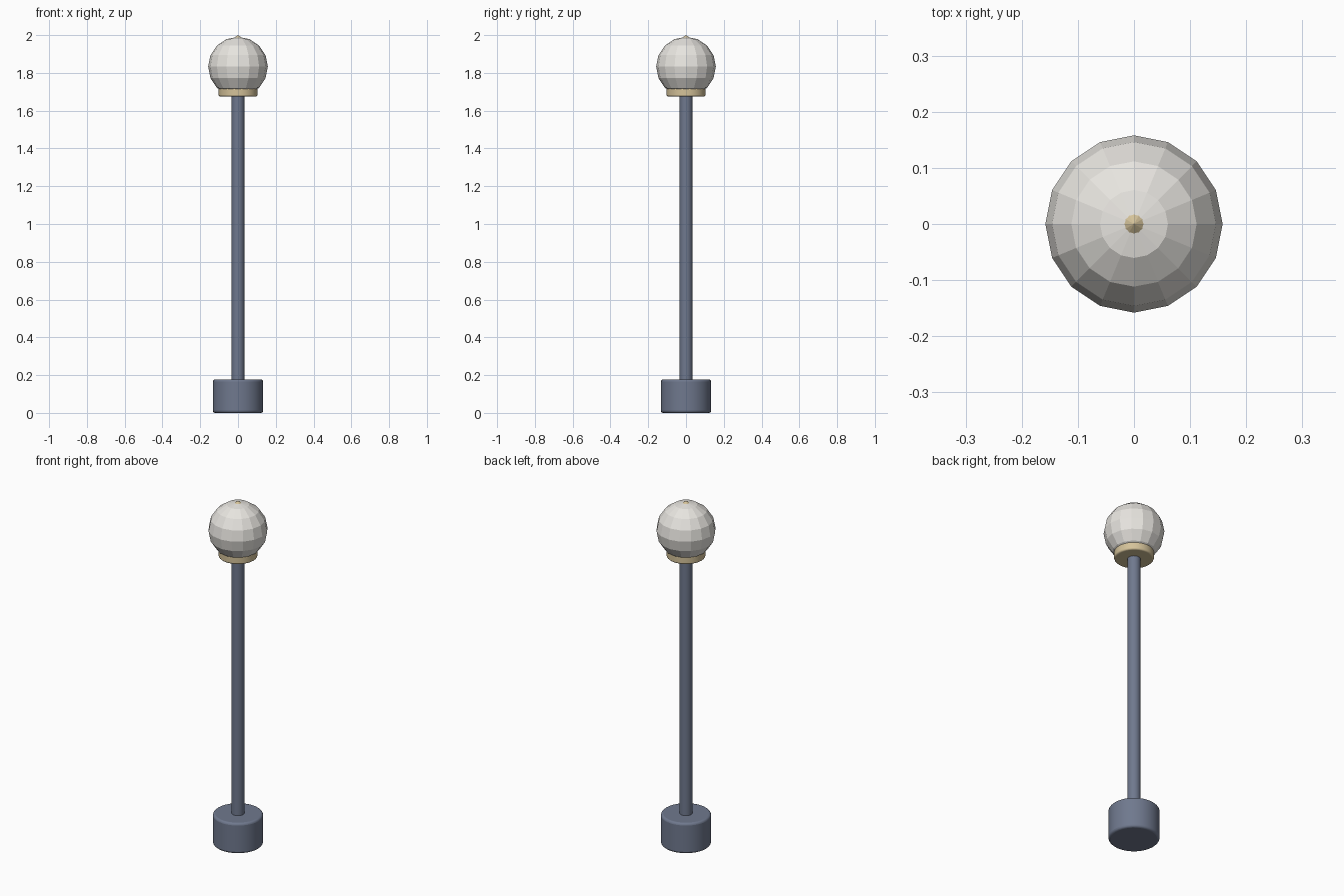
import bpy, math

if "Cube" in bpy.data.objects:
    bpy.data.objects.remove(bpy.data.objects["Cube"])

def material(name, color):
    m = bpy.data.materials.new(name)
    m.diffuse_color = (*color, 1)
    m.use_nodes = True
    m.node_tree.nodes["Principled BSDF"].inputs["Base Color"].default_value = m.diffuse_color
    return m

metal = material("slate_metal", (0.16, 0.19, 0.27))
brass = material("pale_brass", (0.66, 0.54, 0.32))
glass = material("frosted_glass", (0.80, 0.78, 0.74))

def cylinder(name, radius, z0, z1, mat, bevel=0.0, sides=32):
    bpy.ops.mesh.primitive_cylinder_add(vertices=sides, radius=radius, depth=z1 - z0,
                                        location=(0, 0, (z0 + z1) / 2))
    o = bpy.context.object
    o.name = name
    o.data.materials.append(mat)
    if bevel:
        b = o.modifiers.new("bevel", 'BEVEL')
        b.width, b.segments = bevel, 3
        b.limit_method, b.angle_limit = 'ANGLE', math.radians(40)
    bpy.ops.object.shade_smooth_by_angle(angle=math.radians(40))
    return o

# Foot, pole and collar
cylinder("base", 0.133, 0.0, 0.177, metal, 0.012)
cylinder("pole", 0.034, 0.16, 1.69, metal)
cylinder("collar", 0.103, 1.675, 1.721, brass, 0.008)

# Faceted lamp globe
bpy.ops.mesh.primitive_uv_sphere_add(segments=16, ring_count=8, radius=0.158,
                                     location=(0, 0, 1.833))
globe = bpy.context.object
globe.name = "globe"
globe.data.materials.append(glass)

# Small pointed cap on the globe
bpy.ops.mesh.primitive_cone_add(vertices=12, radius1=0.022, radius2=0, depth=0.016,
                                location=(0, 0, 1.992))
finial = bpy.context.object
finial.name = "finial"
finial.data.materials.append(brass)
